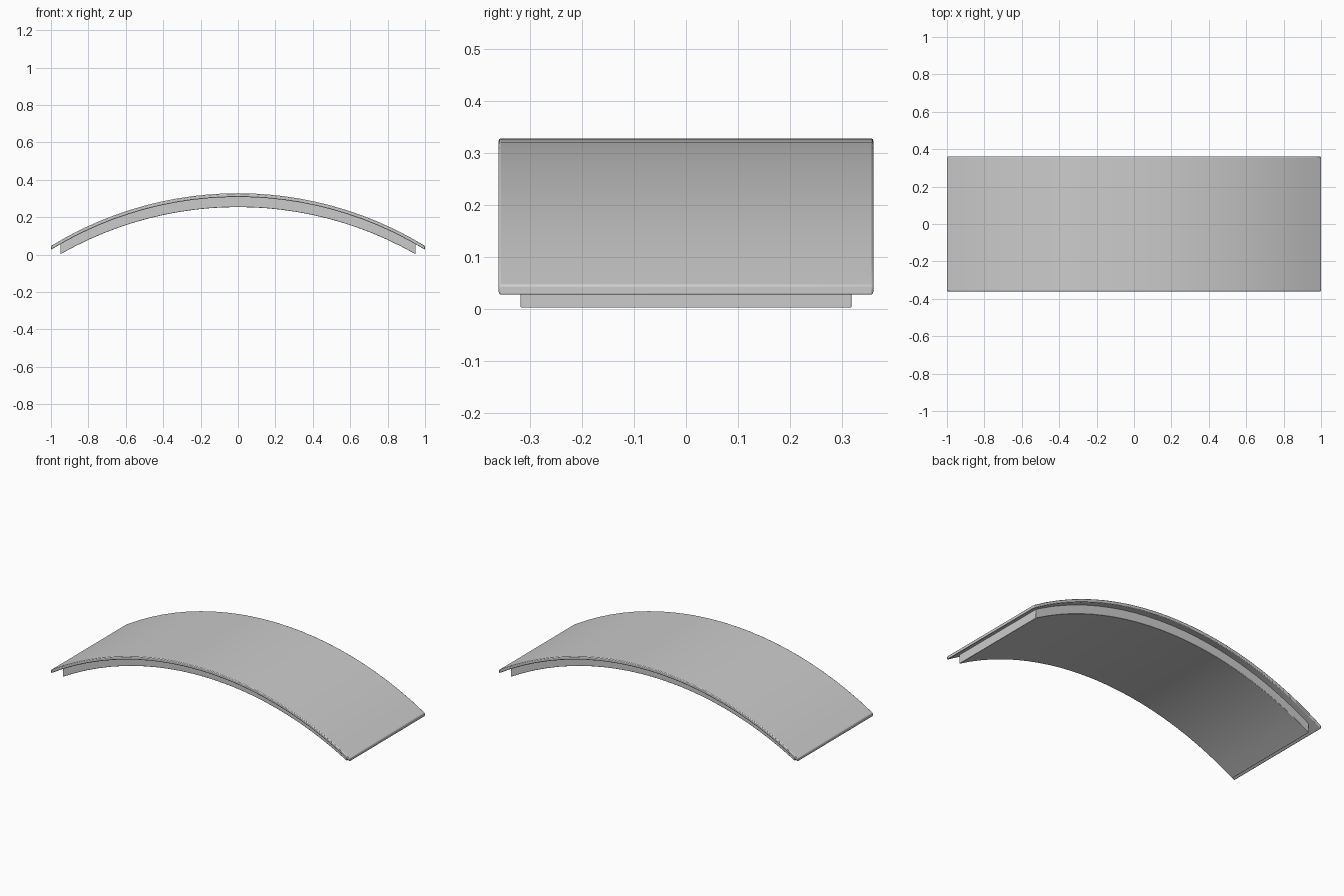
import bpy, bmesh, math

if "Cube" in bpy.data.objects:
    bpy.data.objects.remove(bpy.data.objects["Cube"])

R = 1.915      # arch radius
SEG = 24       # segments along the arch


def arch(x, apex):
    return apex - (R - math.sqrt(R * R - x * x))


def arched_slab(name, half_x, half_y, top, bottom, bevel):
    """Arched profile in XZ, extruded along Y, with softened rims."""
    xs = [-half_x + 2 * half_x * i / SEG for i in range(SEG + 1)]
    bm = bmesh.new()
    rings = [[bm.verts.new(p) for p in (
        (x, -half_y, arch(x, top)), (x, half_y, arch(x, top)),
        (x, half_y, arch(x, bottom)), (x, -half_y, arch(x, bottom)))] for x in xs]
    for a, b in zip(rings, rings[1:]):
        for k in range(4):
            n = (k + 1) % 4
            bm.faces.new((a[k], a[n], b[n], b[k]))
    bm.faces.new(rings[0])
    bm.faces.new(rings[-1])
    bmesh.ops.recalc_face_normals(bm, faces=bm.faces)
    mesh = bpy.data.meshes.new(name)
    bm.to_mesh(mesh)
    bm.free()
    obj = bpy.data.objects.new(name, mesh)
    bpy.context.collection.objects.link(obj)
    mod = obj.modifiers.new("soft_edges", 'BEVEL')
    mod.width = bevel
    mod.segments = 2
    mod.limit_method = 'ANGLE'
    mod.angle_limit = math.radians(40)
    bpy.ops.object.select_all(action='DESELECT')
    obj.select_set(True)
    bpy.context.view_layer.objects.active = obj
    bpy.ops.object.shade_smooth_by_angle(angle=math.radians(35))
    return obj


# Thin overhanging top sheet
arched_slab("top_plate", 1.0, 0.36, 0.328, 0.308, 0.004)
# Thicker inset body beneath it
arched_slab("under_body", 0.95, 0.318, 0.312, 0.254, 0.002)
